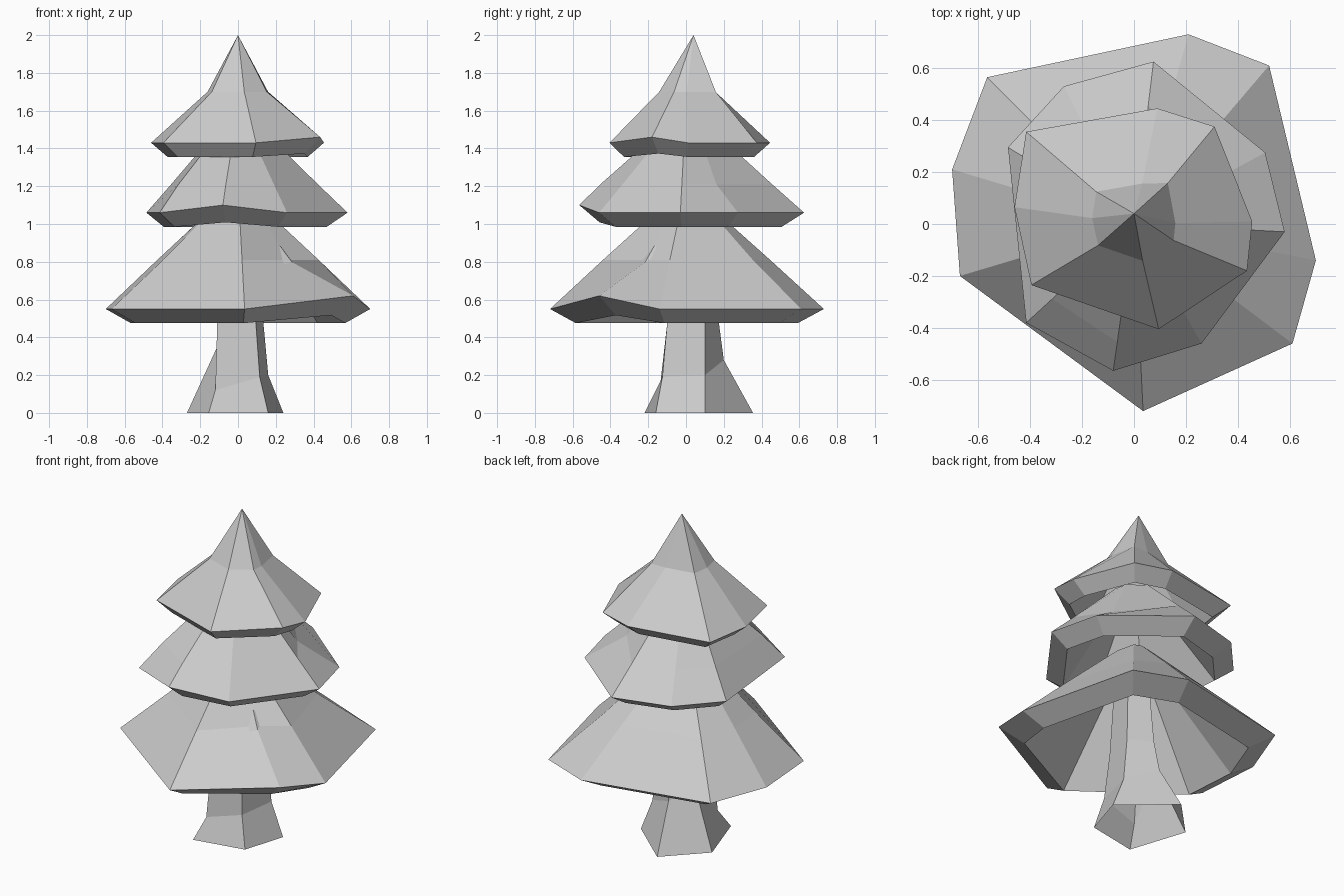
import bpy

if "Cube" in bpy.data.objects:
    bpy.data.objects.remove(bpy.data.objects["Cube"])


def skin(name, rings, apex=None):
    """Join equal-sized rings of points with faces; optionally close to an apex."""
    n = len(rings[0])
    verts = [p for ring in rings for p in ring]
    faces = []
    for k in range(len(rings) - 1):
        for i in range(n):
            j = (i + 1) % n
            faces.append((k * n + i, k * n + j, (k + 1) * n + j, (k + 1) * n + i))
    if apex:
        verts.append(apex)
        last = (len(rings) - 1) * n
        faces += [(last + i, last + (i + 1) % n, len(verts) - 1) for i in range(n)]
    mesh = bpy.data.meshes.new(name)
    mesh.from_pydata(verts, [], faces)
    mesh.update()
    obj = bpy.data.objects.new(name, mesh)
    bpy.context.collection.objects.link(obj)
    return obj


def tier(name, rim, z, lifts, mid, pinch, top, inner, apex=None):
    """Skirt of branches: hollow underside, undercut lip, rim, then faceted slope.
    mid, top and inner are (scale, height); pinch narrows or widens single ridges."""
    rim = rim[::-1]
    n = len(rim)
    lift = [lifts.get(n - 1 - i, 0) for i in range(n)]
    squeeze = [pinch.get(n - 1 - i, 1) for i in range(n)]

    def ring(s, h, lifted=0, squeezed=False):
        return [(x * s * (squeeze[i] if squeezed else 1),
                 y * s * (squeeze[i] if squeezed else 1),
                 h + lift[i] * lifted) for i, (x, y) in enumerate(rim)]

    rings = [ring(*inner), ring(0.81, z - 0.075, 0.6), ring(1, z, 1),
             ring(*mid, squeezed=True)]
    if top:
        rings.append(ring(*top))
    return skin(name, rings, apex)


# Branch tiers, rims listed clockwise from the back left
tier("lower_branches",
     [(-.565, .565), (.21, .73), (.52, .61), (.70, -.14),
      (.61, -.46), (.035, -.72), (-.67, -.20), (-.70, .21)],
     .55, {4: .07}, (.61, .81), {2: .95, 4: .71, 6: .97}, (.15, 1.11), (.2, 1.02))

tier("middle_branches",
     [(-.485, .295), (-.27, .53), (.075, .625), (.505, .275),
      (.58, -.03), (.26, -.46), (-.08, -.565), (-.415, -.38)],
     1.06, {6: .04}, (.73, 1.21), {3: .8, 6: 1.1, 7: 1.04}, (.22, 1.5), (.25, 1.42))

tier("top_branches",
     [(-.415, .355), (.09, .445), (.31, .375), (.455, .01),
      (.435, -.18), (.095, -.405), (-.395, -.235), (-.46, .065)],
     1.43, {4: .03}, (.35, 1.70), {2: 1.2}, None, (.25, 1.75), apex=(0, .04, 2.0))

# Five-sided trunk with flared foot, open at the base
skin("trunk", [
    [(-.155, -.22, 0), (.16, -.16, 0), (.24, .10, 0), (-.05, .355, 0), (-.27, .13, 0)],
    [(-.12, -.14, .12), (.115, -.125, .19), (.16, .10, .20), (-.02, .20, .28), (-.11, .07, .35)],
    [(-.11, -.10, .47), (.095, -.10, .47), (.135, .10, .47), (0, .175, .47), (-.10, .06, .47)],
    [(-.09, -.08, .88), (.08, -.08, .88), (.11, .08, .88), (0, .13, .88), (-.08, .04, .88)],
])
